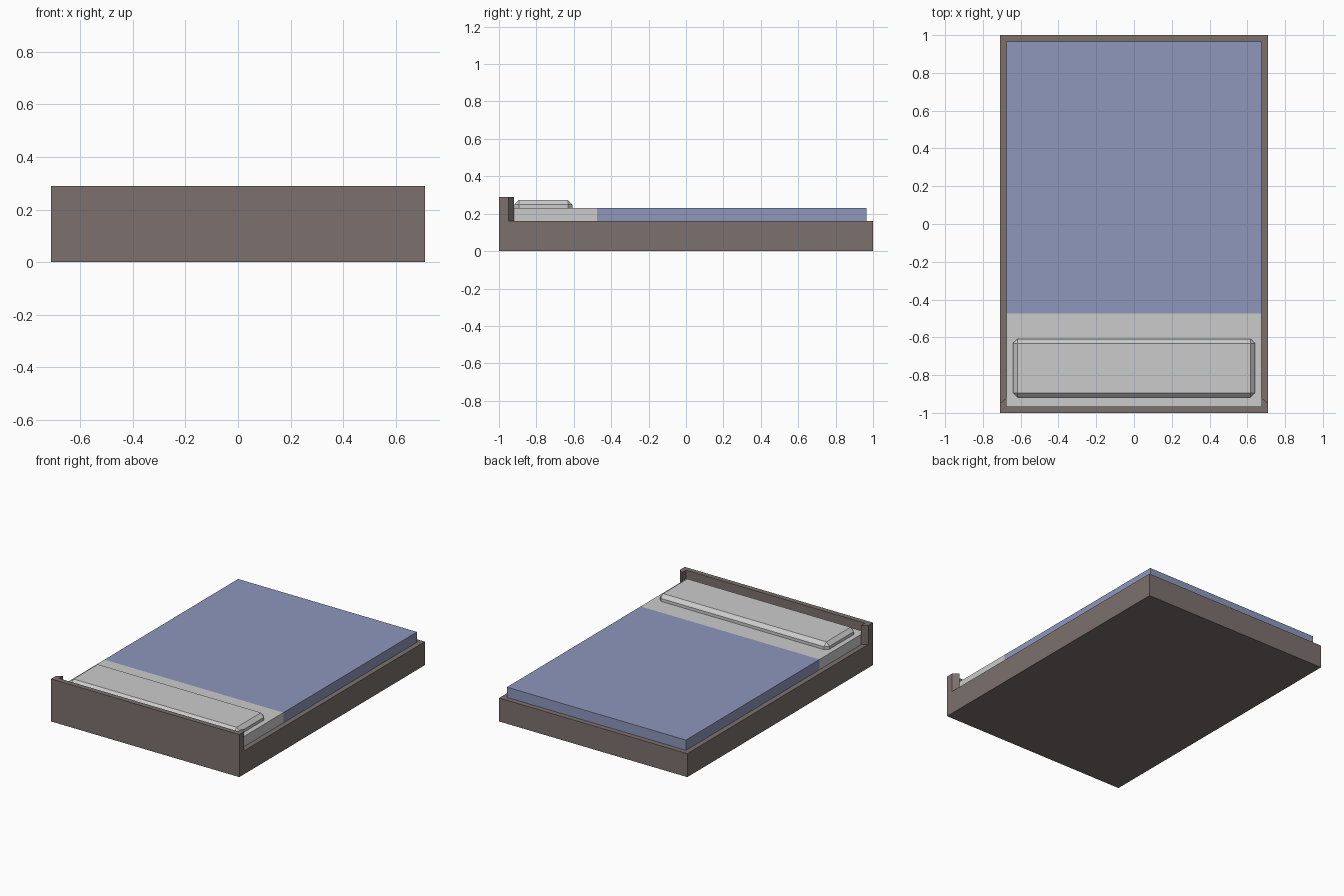
import bpy, bmesh

if "Cube" in bpy.data.objects:
    bpy.data.objects.remove(bpy.data.objects["Cube"])


def material(name, rgb):
    m = bpy.data.materials.new(name)
    m.diffuse_color = (*rgb, 1)
    m.use_nodes = True
    m.node_tree.nodes["Principled BSDF"].inputs["Base Color"].default_value = m.diffuse_color
    return m


def finish(name, bm, *mats):
    bmesh.ops.recalc_face_normals(bm, faces=bm.faces[:])
    me = bpy.data.meshes.new(name)
    bm.to_mesh(me)
    bm.free()
    ob = bpy.data.objects.new(name, me)
    bpy.context.collection.objects.link(ob)
    for m in mats:
        me.materials.append(m)
    return ob


def prism(plan, z0, z1):
    bm = bmesh.new()
    face = bm.faces.new([bm.verts.new((x, y, z0)) for x, y in plan])
    ext = bmesh.ops.extrude_face_region(bm, geom=[face], use_keep_orig=True)
    for v in ext["geom"]:
        if isinstance(v, bmesh.types.BMVert):
            v.co.z = z1
    return bm


def rect(x, y0, y1):
    return [(-x, y0), (x, y0), (x, y1), (-x, y1)]


wood = material("dark_wood", (0.2, 0.165, 0.155))
blue = material("blanket_blue", (0.27, 0.31, 0.5))
light = material("fold_grey", (0.8, 0.8, 0.8))
grey = material("sheet_grey", (0.68, 0.69, 0.68))

W, IN = 0.71, 0.675          # outer and inner half widths
BASE, TOP = 0.16, 0.23       # frame top and mattress top

# Solid bed base
finish("bed_base", prism(rect(W, -1, 1), 0, BASE), wood)

# Headboard with short wings, their ends cut at an angle
half = [(W, -1), (W, -0.95), (IN, -0.92), (IN, -0.965)]
plan = half + [(-x, y) for x, y in reversed(half)]
finish("headboard", prism(plan, BASE, 0.29), wood)

# Mattress, cut into sheet, folded edge and blanket zones
bm = prism(rect(IN, -0.965, 0.965), BASE, TOP)
for y in (-0.535, -0.475):
    bmesh.ops.bisect_plane(bm, geom=bm.verts[:] + bm.edges[:] + bm.faces[:],
                           plane_co=(0, y, 0), plane_no=(0, 1, 0))
for f in bm.faces:
    y = f.calc_center_median().y
    f.material_index = 0 if y < -0.535 else 1 if y < -0.475 else 2
finish("mattress", bm, grey, light, blue)

# Long pillow with chamfered edges, slightly sunk into the mattress
bm = prism(rect(0.64, -0.918, -0.608), 0.203, 0.274)
bmesh.ops.bevel(bm, geom=bm.edges[:], offset=0.024, segments=1,
                affect='EDGES', profile=0.5)
finish("pillow", bm, light)
